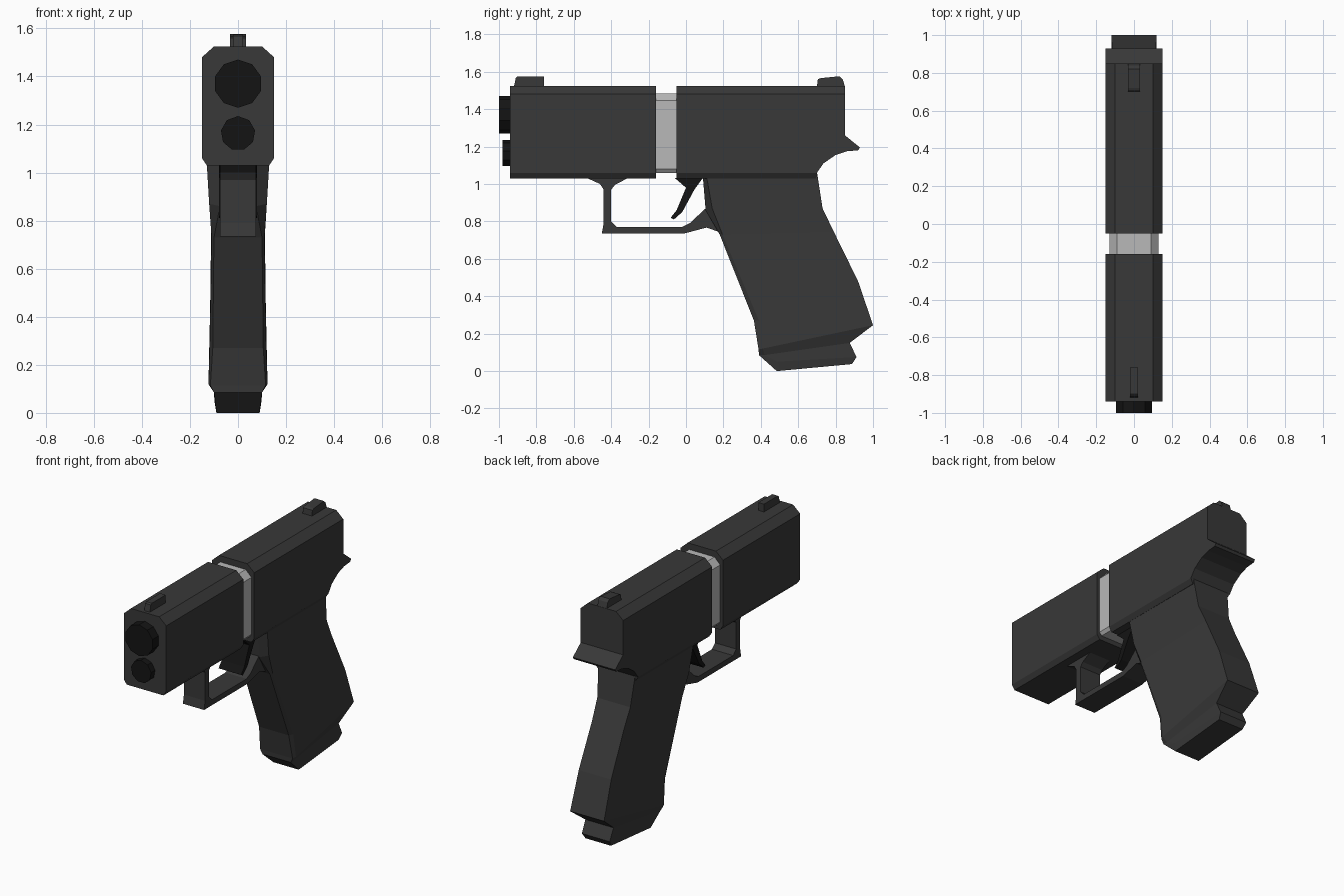
import bpy, bmesh, math

if "Cube" in bpy.data.objects:
    bpy.data.objects.remove(bpy.data.objects["Cube"])


def material(name, v):
    m = bpy.data.materials.new(name)
    m.diffuse_color = (v, v, v, 1)
    m.use_nodes = True
    m.node_tree.nodes["Principled BSDF"].inputs["Base Color"].default_value = m.diffuse_color
    return m


DARK = material("dark_polymer", 0.04)
BLACK = material("black", 0.007)
SILVER = material("bare_metal", 0.48)


def finish(name, bm, mat):
    bmesh.ops.recalc_face_normals(bm, faces=bm.faces)
    me = bpy.data.meshes.new(name)
    bm.to_mesh(me)
    bm.free()
    me.materials.append(mat)
    ob = bpy.data.objects.new(name, me)
    bpy.context.collection.objects.link(ob)
    return ob


def loft(name, rings, mat):
    """Bridge equal-length point loops and cap both ends."""
    bm = bmesh.new()
    loops = [[bm.verts.new(p) for p in r] for r in rings]
    n = len(loops[0])
    for a, b in zip(loops, loops[1:]):
        for i in range(n):
            j = (i + 1) % n
            bm.faces.new((a[i], a[j], b[j], b[i]))
    bm.faces.new(loops[0])
    bm.faces.new(loops[-1])
    return finish(name, bm, mat)


def side_part(name, pts, hw, mat):
    """Side profile (y, z) extruded across x."""
    return loft(name, [[(x, y, z) for y, z in pts] for x in (-hw, hw)], mat)


def along_y(name, section, y0, y1, mat):
    """Front section (x, z) extruded along y."""
    return loft(name, [[(x, y, z) for x, z in section] for y in (y0, y1)], mat)


def octagon(half):
    return half + [(-x, z) for x, z in reversed(half)]


def ring(z, r, n):
    a = 2 * math.pi / n
    return [(r * math.sin(a * i), z + r * math.cos(a * i)) for i in range(n)]


SLIDE = octagon([(0.13, 1.03), (0.15, 1.06), (0.15, 1.48), (0.10, 1.525)])
BAND = octagon([(0.115, 1.06), (0.13, 1.08), (0.13, 1.445), (0.09, 1.485)])

# Front slide and the exposed metal band
along_y("front_slide", SLIDE, -0.94, -0.16, DARK)
along_y("metal_band", BAND, -0.18, -0.03, SILVER)

# Rear slide: chamfered section trimmed to the tail outline
rear = along_y("rear_slide", SLIDE, -0.05, 0.95, DARK)
trim = side_part("rear_trim", [(-0.05, 1.0), (0.69, 1.0), (0.70, 1.06),
    (0.735, 1.11), (0.80, 1.155), (0.86, 1.175), (0.92, 1.18), (0.93, 1.195),
    (0.85, 1.26), (0.85, 1.6), (-0.05, 1.6)], 0.3, DARK)
mod = rear.modifiers.new("tail_trim", "BOOLEAN")
mod.operation = "INTERSECT"
mod.solver = "EXACT"
mod.object = trim
bpy.context.view_layer.objects.active = rear
rear.select_set(True)
bpy.ops.object.modifier_apply(modifier=mod.name)
bpy.data.objects.remove(trim)

# Front tubes
along_y("upper_tube", ring(1.37, 0.10, 10), -1.0, -0.92, BLACK)
along_y("lower_tube", ring(1.163, 0.072, 9), -0.98, -0.92, BLACK)

# Sights
side_part("front_sight", [(-0.92, 1.52), (-0.91, 1.568), (-0.90, 1.575),
    (-0.76, 1.575), (-0.76, 1.52)], 0.02, DARK)
side_part("rear_sight", [(0.70, 1.52), (0.705, 1.56), (0.72, 1.566),
    (0.82, 1.576), (0.838, 1.56), (0.85, 1.52)], 0.033, DARK)

# Trigger guard loop
side_part("trigger_guard", [(-0.53, 1.032), (-0.46, 1.0), (-0.44, 0.97),
    (-0.44, 0.79), (-0.45, 0.735), (-0.01, 0.735), (0.11, 0.767), (0.20, 0.735),
    (0.20, 0.90), (0.10, 0.865), (0.02, 0.79), (-0.02, 0.77), (-0.37, 0.77),
    (-0.40, 0.80), (-0.40, 0.97), (-0.38, 0.995), (-0.31, 1.032)], 0.075, DARK)

# Trigger
side_part("trigger", [(-0.06, 1.032), (0.09, 1.032), (0.045, 0.97),
    (-0.02, 0.85), (-0.065, 0.81), (-0.082, 0.82), (-0.05, 0.86),
    (0.0, 0.98)], 0.08, BLACK)

# Grip: front edge, shoulder and back edge, each as (half width, y, z)
GRIP = [
    [(0.075, 0.09, 1.04), (0.13, 0.11, 1.04), (0.13, 0.70, 1.065)],
    [(0.075, 0.105, 0.86), (0.12, 0.14, 0.87), (0.117, 0.73, 0.87)],
    [(0.10, 0.18, 0.73), (0.11, 0.195, 0.73), (0.112, 0.79, 0.745)],
    [(0.105, 0.363, 0.27), (0.118, 0.39, 0.27), (0.115, 0.92, 0.48)],
    [(0.115, 0.388, 0.115), (0.123, 0.41, 0.12), (0.12, 1.0, 0.245)],
    [(0.10, 0.39, 0.085), (0.10, 0.42, 0.085), (0.10, 0.875, 0.15)],
    [(0.098, 0.40, 0.076), (0.098, 0.49, 0.05), (0.098, 0.912, 0.075)],
    [(0.09, 0.485, 0.0), (0.09, 0.50, 0.001), (0.09, 0.887, 0.037)],
]
loft("grip", [s + [(-x, y, z) for x, y, z in reversed(s)] for s in GRIP], DARK)
